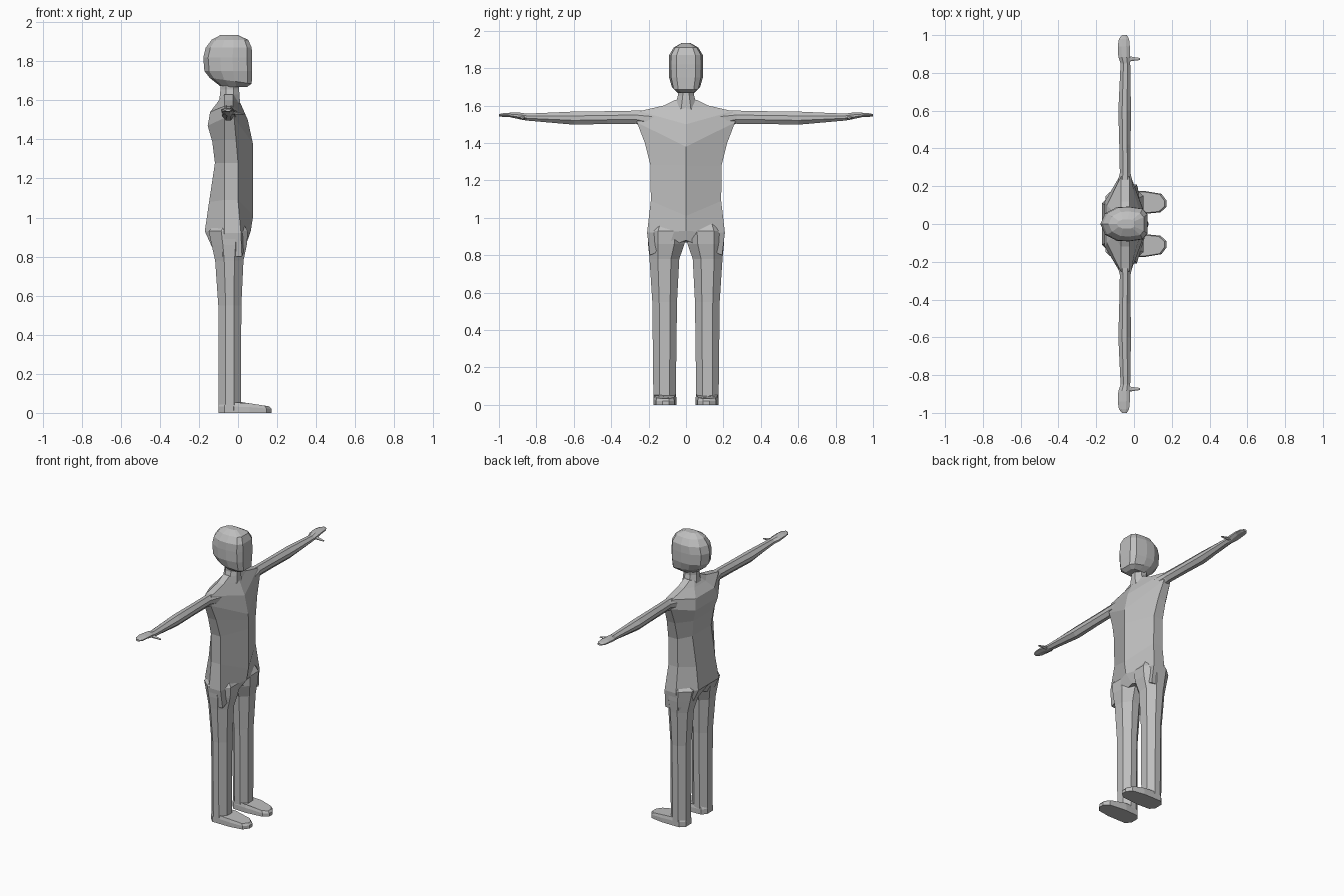
import bpy, bmesh, math

grey = bpy.data.materials.new("plain grey")
grey.diffuse_color = (0.52, 0.52, 0.52, 1)


def loft(name, rings, sides=(1,)):
    """Skin closed rings of points, cap both ends, repeat for each side of y."""
    bm = bmesh.new()
    for s in sides:
        loops = [[bm.verts.new((x, y * s, z)) for x, y, z in r] for r in rings]
        n = len(loops[0])
        for a, b in zip(loops, loops[1:]):
            for i in range(n):
                j = (i + 1) % n
                bm.faces.new((a[i], a[j], b[j], b[i]))
        bm.faces.new(loops[0][::-1])
        bm.faces.new(loops[-1])
    bmesh.ops.recalc_face_normals(bm, faces=bm.faces)
    me = bpy.data.meshes.new(name)
    bm.to_mesh(me)
    bm.free()
    me.materials.append(grey)
    ob = bpy.data.objects.new(name, me)
    bpy.context.collection.objects.link(ob)
    return ob


def octagon(u0, u1, v0, v1, cu=0.3, cv=0.3):
    """Chamfered rectangle as 2D points."""
    a, b = (u1 - u0) * cu, (v1 - v0) * cv
    return [(u0 + a, v0), (u1 - a, v0), (u1, v0 + b), (u1, v1 - b),
            (u1 - a, v1), (u0 + a, v1), (u0, v1 - b), (u0, v0 + b)]


def mirrored(half):
    """Close a half outline; the first and last points lie on y = 0."""
    return half + [(x, -y, z) for x, y, z in half[-2:0:-1]]


# Torso: front ridge, front side, back side, back panel, spine
torso = []
for zf, zs, zb, xf, x1, x2, xb, w, wb in [
        (0.88, 0.80, 0.82, 0.015, 0.02, -0.08, -0.12, 0.193, 0.11),
        (0.93, 0.92, 0.93, 0.065, 0.015, -0.07, -0.17, 0.208, 0.11),
        (1.01, 1.09, 1.08, 0.078, 0.00, -0.07, -0.148, 0.188, 0.10),
        (1.28, 1.28, 1.28, 0.078, 0.00, -0.07, -0.118, 0.190, 0.10),
        (1.34, 1.40, 1.39, 0.078, -0.01, -0.07, -0.132, 0.220, 0.11),
        (1.38, 1.51, 1.47, 0.076, -0.02, -0.07, -0.155, 0.262, 0.12),
        (1.50, 1.57, 1.54, 0.050, -0.025, -0.07, -0.143, 0.250, 0.10),
        (1.58, 1.60, 1.59, 0.015, -0.025, -0.07, -0.105, 0.120, 0.06),
        (1.62, 1.63, 1.62, -0.005, -0.025, -0.07, -0.085, 0.060, 0.03)]:
    torso.append(mirrored([(xf, 0, zf), (x1, w, zs), (x2, w, zs),
                           (xb, wb, zb), (xb, 0, max(zb, 0.87))]))
loft("torso", torso)

# Neck
loft("neck", [[(x, y, z) for x, y in octagon(a, b, -w, w)] for z, a, b, w in [
    (1.58, -0.10, 0.01, 0.065), (1.63, -0.092, 0.008, 0.05),
    (1.655, -0.09, 0.005, 0.043), (1.71, -0.09, 0.0, 0.045)]])

# Head: flat face, rounded crown and back; lower jaw drops toward the chin
head = []
for z, xf, xb, w, tilt in [
        (1.668, 0.045, -0.085, 0.045, 0.0), (1.70, 0.070, -0.145, 0.075, 0.03),
        (1.75, 0.072, -0.172, 0.090, 0), (1.82, 0.072, -0.178, 0.092, 0),
        (1.87, 0.070, -0.165, 0.090, 0), (1.91, 0.052, -0.135, 0.066, 0),
        (1.934, 0.00, -0.09, 0.025, 0)]:
    half = []
    for t, f in [(1, 0), (1, 0.55), (0.90, 0.88), (0.6, 1), (0.35, 0.97),
                 (0.1, 0.62), (0, 0)]:
        half.append((xb + (xf - xb) * t, w * f, z - tilt * (t - 0.5)))
    head.append(mirrored(half))
loft("head", head)

# Legs
loft("legs", [[(x, y, z) for x, y in octagon(a, b, c, d, 0.32, 0.28)]
              for z, a, b, c, d in [
    (0.01, -0.10, 0.015, 0.055, 0.174), (0.55, -0.101, 0.017, 0.048, 0.180),
    (0.78, -0.117, 0.028, 0.036, 0.195), (0.86, -0.135, 0.045, 0.008, 0.203),
    (0.93, -0.15, 0.050, 0.002, 0.206), (0.98, -0.10, 0.02, 0.02, 0.18)]], (1, -1))

# Feet: one outline, the upper ring slopes down toward the toes
sole = [(-0.10, 0.085), (-0.075, 0.055), (0.02, 0.050), (0.14, 0.062),
        (0.172, 0.09), (0.172, 0.125), (0.145, 0.16), (0.06, 0.174),
        (-0.07, 0.174), (-0.10, 0.145)]


def foot_ring(k, h):
    return [(0.03 + (x - 0.03) * k, 0.115 + (y - 0.115) * k,
             h * (0.052 - 0.13 * max(0, x - 0.01))) for x, y in sole]


loft("feet", [foot_ring(1, 0), foot_ring(1, 0.65), foot_ring(0.92, 1.08)], (1, -1))

# Arms with flattened hands at the ends
loft("arms_and_hands", [[(x, y, z) for x, z in octagon(a, b, c, d, 0.3, 0.33)]
                        for y, a, b, c, d in [
    (0.17, -0.10, 0.00, 1.47, 1.575), (0.27, -0.075, -0.018, 1.503, 1.573),
    (0.42, -0.078, -0.018, 1.502, 1.570), (0.60, -0.083, -0.016, 1.498, 1.568),
    (0.85, -0.071, -0.020, 1.520, 1.557), (0.885, -0.083, -0.020, 1.526, 1.562),
    (0.94, -0.086, -0.022, 1.538, 1.562), (0.98, -0.080, -0.026, 1.540, 1.559),
    (1.0, -0.064, -0.038, 1.543, 1.555)]], (1, -1))

# Thumbs
loft("thumbs", [[(x, y, z) for y, z in octagon(a, b, c, d)] for x, a, b, c, d in [
    (-0.05, 0.855, 0.895, 1.528, 1.552), (-0.01, 0.863, 0.885, 1.527, 1.541),
    (0.032, 0.868, 0.879, 1.526, 1.533)]], (1, -1))
